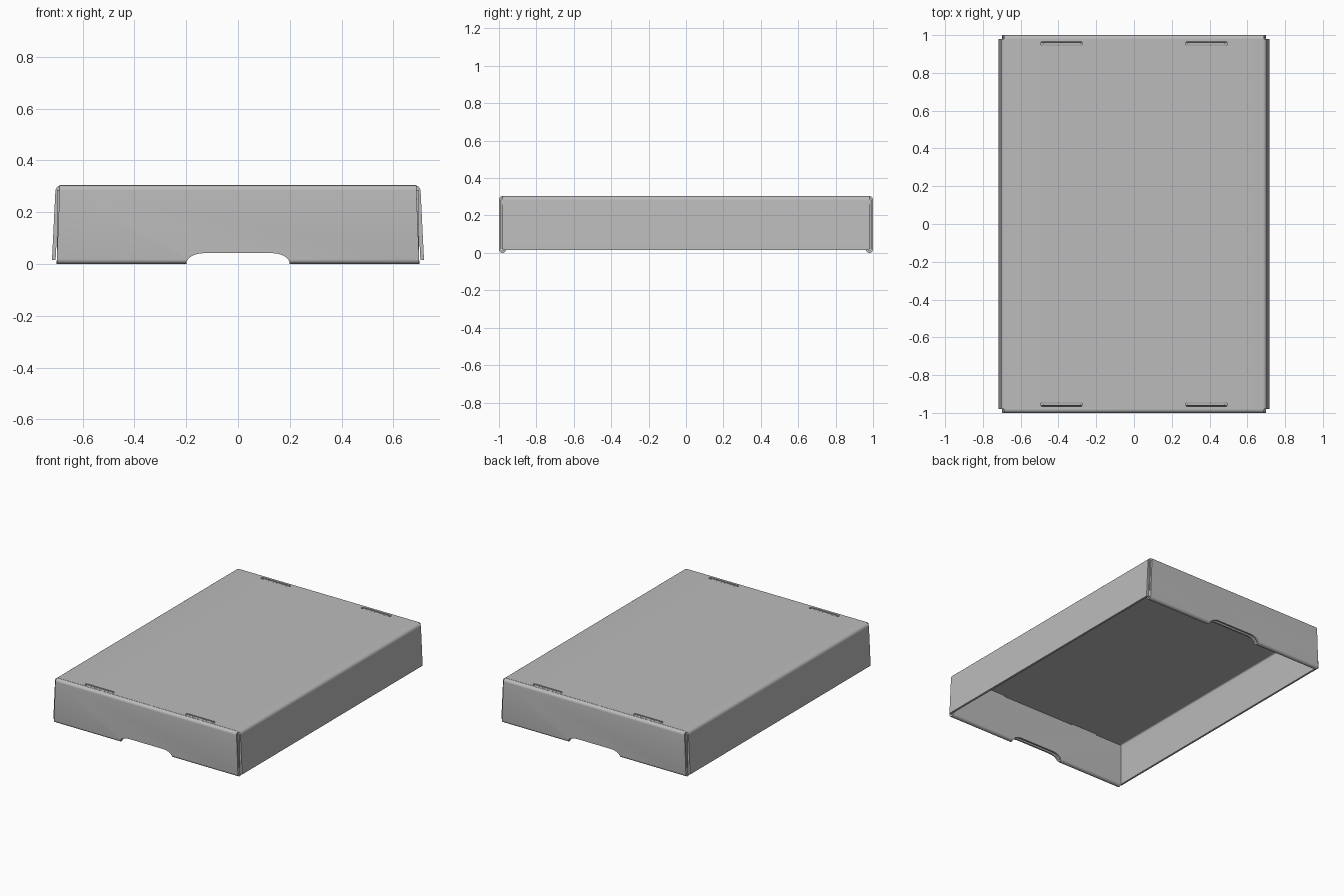
import bpy, bmesh, math
from mathutils import Vector

cube = bpy.data.objects.get("Cube")
if cube:
    bpy.data.objects.remove(cube, do_unlink=True)

GREY = (0.5, 0.5, 0.5, 1)
card = bpy.data.materials.new("grey card")
card.use_nodes = True
card.diffuse_color = GREY
card.node_tree.nodes["Principled BSDF"].inputs["Base Color"].default_value = GREY


def make(name, bm):
    bmesh.ops.recalc_face_normals(bm, faces=bm.faces)
    mesh = bpy.data.meshes.new(name)
    bm.to_mesh(mesh)
    bm.free()
    mesh.materials.append(card)
    obj = bpy.data.objects.new(name, mesh)
    bpy.context.collection.objects.link(obj)
    return obj


def activate(obj):
    bpy.ops.object.select_all(action='DESELECT')
    obj.select_set(True)
    bpy.context.view_layer.objects.active = obj


def arc(cx, cz, r, start, end, steps=7):
    angles = [math.radians(start + (end - start) * i / steps) for i in range(steps + 1)]
    return [(cx + r * math.cos(a), cz + r * math.sin(a)) for a in angles]


def folded_sheet(name, path, place, thickness):
    """Sweep a folded path between two edges and thicken it."""
    bm = bmesh.new()
    rows = [[bm.verts.new(place(p, side)) for side in (-1, 1)] for p in path]
    for a, b in zip(rows, rows[1:]):
        bm.faces.new((a[0], a[1], b[1], b[0]))
    obj = make(name, bm)
    solid = obj.modifiers.new("card thickness", 'SOLIDIFY')
    solid.thickness = thickness
    solid.offset = 0
    solid.use_even_offset = True
    activate(obj)
    bpy.ops.object.modifier_apply(modifier=solid.name)
    return obj


def prism(name, outline, depth):
    bm = bmesh.new()
    face = bm.faces.new([bm.verts.new(p) for p in outline])
    ext = bmesh.ops.extrude_face_region(bm, geom=[face])
    verts = [v for v in ext["geom"] if isinstance(v, bmesh.types.BMVert)]
    bmesh.ops.translate(bm, verts=verts, vec=Vector(depth))
    return make(name, bm)


def box(name, low, high):
    x, y, z = low
    X, Y, Z = high
    return prism(name, [(x, y, z), (X, y, z), (X, Y, z), (x, Y, z)], (0, 0, Z - z))


def cut(obj, cutter):
    cutter.hide_render = True
    mod = obj.modifiers.new("cut", 'BOOLEAN')
    mod.operation = 'DIFFERENCE'
    mod.solver = 'EXACT'
    mod.object = cutter
    activate(obj)
    bpy.ops.object.modifier_apply(modifier=mod.name)
    bpy.data.objects.remove(cutter, do_unlink=True)


def smooth(obj):
    activate(obj)
    bpy.ops.object.shade_smooth_by_angle(angle=math.radians(30))


# Top panel with both long sides folded down
half = [(0.711, 0.016)] + arc(0.680, 0.280, 0.018, 0, 90)
path = half + [(-x, z) for x, z in reversed(half)]
top = folded_sheet("top_and_long_sides", path,
                   lambda p, s: (p[0], s * 0.98, p[1]), 0.014)

SLOT_X, SLOT_Y = 0.383, 0.956
for sx in (-1, 1):
    for sy in (-1, 1):
        cx, cy = sx * SLOT_X, sy * SLOT_Y
        outline = arc(cx + 0.1, cy, 0.011, -90, 90) + arc(cx - 0.1, cy, 0.011, 90, 270)
        cut(top, prism("slot_cutter", [(x, y, 0.26) for x, y in outline], (0, 0, 0.1)))
smooth(top)

# Double end walls: outer layer, bottom fold and leaning inner layer
end_path = ([(0.975, 0.298)] + arc(0.980, 0.284, 0.014, 90, 0)
            + arc(0.981, 0.019, 0.013, 0, -180, 10) + [(0.956, 0.288)])
for sy, label in ((-1, "front"), (1, "back")):
    wall = folded_sheet(label + "_double_wall", end_path,
                        lambda p, s: (s * (0.700 - 0.04 * p[1]), sy * p[0], p[1]), 0.012)

    # Finger notch in the lower edge
    curve = arc(0, 0, 1, 10, 90, 8)
    right = [(0.2, -0.05)] + [(0.13 + 0.07 * c, 0.042 * s) for c, s in curve]
    outline = right + [(-x, z) for x, z in reversed(right)]
    cut(wall, prism("notch_cutter", [(x, sy * 0.9, z) for x, z in outline], (0, sy * 0.2, 0)))
    smooth(wall)

    for sx, side in ((-1, "right"), (1, "left")):
        # Tab locking the inner layer into its slot
        x = sx * SLOT_X
        ys = sorted((sy * 0.951, sy * 0.961))
        box(f"{label}_{side}_locking_tab", (x - 0.1, ys[0], 0.27), (x + 0.1, ys[1], 0.302))
        # Corner flap tucked between the layers
        xs = sorted((sx * 0.40, sx * 0.698))
        ys = sorted((sy * 0.977, sy * 0.986))
        box(f"{label}_{side}_corner_flap", (xs[0], ys[0], 0.02), (xs[1], ys[1], 0.285))
